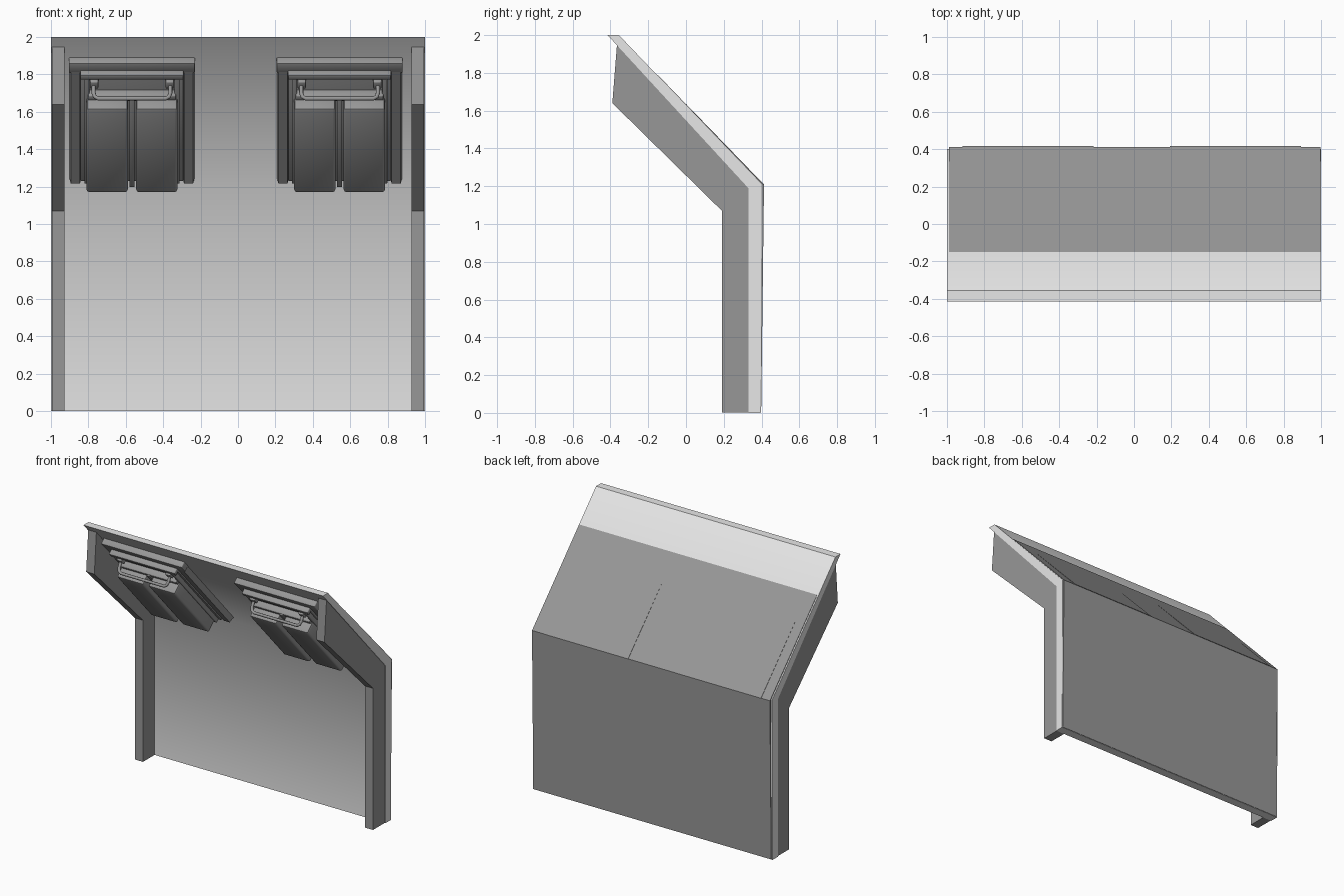
import bpy, bmesh, math
from mathutils import Matrix, Vector

if "Cube" in bpy.data.objects:
    bpy.data.objects.remove(bpy.data.objects["Cube"], do_unlink=True)


def material(name, value):
    m = bpy.data.materials.new(name)
    m.use_nodes = True
    colour = (value, value, value, 1)
    m.diffuse_color = colour
    m.node_tree.nodes["Principled BSDF"].inputs["Base Color"].default_value = colour
    return m


LIGHT = material("light_grey", 0.8)
DARK = material("dark_grey", 0.31)

# Sloped ceiling frame: x across, v up the slope, w into the room
V = Vector((0, -0.677, 0.736)).normalized()
X = Vector((1, 0, 0))
W = X.cross(V)
SLOPE = Matrix((X, V, W)).transposed().to_4x4()
SLOPE.translation = (0, 0.33, 1.19)


def finish(name, bm, mat, smooth=False):
    bmesh.ops.recalc_face_normals(bm, faces=bm.faces)
    mesh = bpy.data.meshes.new(name)
    bm.to_mesh(mesh)
    bm.free()
    mesh.materials.append(mat)
    ob = bpy.data.objects.new(name, mesh)
    bpy.context.collection.objects.link(ob)
    if smooth:
        bpy.ops.object.select_all(action="DESELECT")
        ob.select_set(True)
        bpy.context.view_layer.objects.active = ob
        bpy.ops.object.shade_smooth_by_angle(angle=math.radians(45))
    return ob


def prism(name, profile, x0, x1, mat, smooth=False):
    """Extrude a side profile of (y, z) points across x."""
    bm = bmesh.new()
    face = bm.faces.new([bm.verts.new((x0, y, z)) for y, z in profile])
    out = bmesh.ops.extrude_face_region(bm, geom=[face])["geom"]
    moved = [g for g in out if isinstance(g, bmesh.types.BMVert)]
    bmesh.ops.translate(bm, verts=moved, vec=(x1 - x0, 0, 0))
    return finish(name, bm, mat, smooth)


def block(name, cx, xs, vs, ws, bevel=0.0, taper=0.0):
    """Box on the sloped ceiling; taper narrows its room-side face."""
    bm = bmesh.new()
    bmesh.ops.create_cube(bm, size=1)
    for p in bm.verts:
        x = xs[0] if p.co.x < 0 else xs[1]
        v = vs[0] if p.co.y < 0 else vs[1]
        w = ws[0] if p.co.z < 0 else ws[1]
        if p.co.z > 0:
            x -= math.copysign(taper, p.co.x)
            v -= math.copysign(taper, p.co.y)
        p.co = (x + cx, v, w)
    if bevel:
        bmesh.ops.bevel(bm, geom=bm.edges[:], offset=bevel, segments=2,
                        profile=0.5, affect="EDGES")
    bm.transform(SLOPE)
    return finish(name, bm, DARK, bevel > 0)


def handle(name, cx):
    """Rounded bar bent out from the two brackets."""
    curve = bpy.data.curves.new(name, "CURVE")
    curve.dimensions = "3D"
    curve.bevel_depth = 0.011
    curve.bevel_resolution = 2
    curve.use_fill_caps = True
    half = [(0.205, 0.83, 0.08), (0.205, 0.812, 0.13), (0.198, 0.804, 0.15),
            (0.18, 0.8, 0.16)]
    path = half + [(-x, v, w) for x, v, w in reversed(half)]
    spline = curve.splines.new("POLY")
    spline.points.add(len(path) - 1)
    for p, (x, v, w) in zip(spline.points, path):
        p.co = (*(SLOPE @ Vector((x + cx, v, w))), 1)
    spline.use_smooth = True
    curve.materials.append(DARK)
    ob = bpy.data.objects.new(name, curve)
    bpy.context.collection.objects.link(ob)


# Bent wall panel, softly shaded over the bend
prism("wall_panel", [(0.33, 0), (0.395, 0), (0.40, 1.21), (-0.355, 2.0),
                     (-0.415, 2.0), (0.33, 1.19)], -1, 1, LIGHT, True)

# Outer cover on the back and the lower part of the slope
prism("back_cover", [(0.38, 0.002), (0.398, 0.002), (0.413, 1.205), (-0.15, 1.79),
                     (-0.15, 1.775), (0.38, 1.2)], -0.99, 0.997, DARK)

# Side ribs
for side, x0, x1 in (("right", -0.995, -0.927), ("left", 0.927, 0.995)):
    prism(side + "_rib", [(0.19, 0.001), (0.34, 0.001), (0.34, 1.19), (-0.365, 1.955),
                          (-0.39, 1.64), (0.19, 1.07)], x0, x1, DARK)

# Two ceiling units
for side, cx in (("right", -0.567), ("left", 0.543)):
    # Thin raised panel on the outside of the slope
    prism(side + "_outer_plate", [(0.40, 1.2), (0.416, 1.206), (0, 1.6355), (0, 1.62)],
          cx - 0.35, cx + 0.35, DARK)

    # Surrounding frame with two legs
    block(side + "_frame_top", cx, (-0.3375, 0.3375), (0.88, 0.95), (-0.01, 0.045), 0.006)
    for s, leg in ((-1, "a"), (1, "b")):
        xs = sorted((s * 0.335, s * 0.27))
        block(f"{side}_frame_leg_{leg}", cx, xs, (0.07, 0.9), (-0.01, 0.045), taper=0.008)

    # Stepped housing with a pocket behind the handle
    block(side + "_housing_base", cx, (-0.275, 0.275), (0.1, 0.89), (-0.01, 0.055), 0.006)
    block(side + "_housing_lip", cx, (-0.275, 0.275), (0.865, 0.9), (0.04, 0.085), 0.006)
    for s, rail in ((-1, "a"), (1, "b")):
        xs = sorted((s * 0.255, s * 0.228))
        block(f"{side}_housing_rail_{rail}", cx, xs, (0.11, 0.87), (0.04, 0.085), 0.005)
        # Handle bracket
        xs = sorted((s * 0.225, s * 0.18))
        block(f"{side}_bracket_{rail}", cx, xs, (0.81, 0.86), (0.05, 0.095), 0.006)
        # Large rounded canister box
        xs = sorted((s * 0.022, s * 0.243))
        block(f"{side}_box_{rail}", cx, xs, (0.125, 0.735), (0.04, 0.172), 0.014)
    block(side + "_centre_rib", cx, (-0.014, 0.014), (0.11, 0.76), (0.04, 0.11), 0.004)
    block(side + "_cross_bar", cx, (-0.235, 0.235), (0.725, 0.765), (0.04, 0.1), 0.006)
    handle(side + "_handle", cx)
